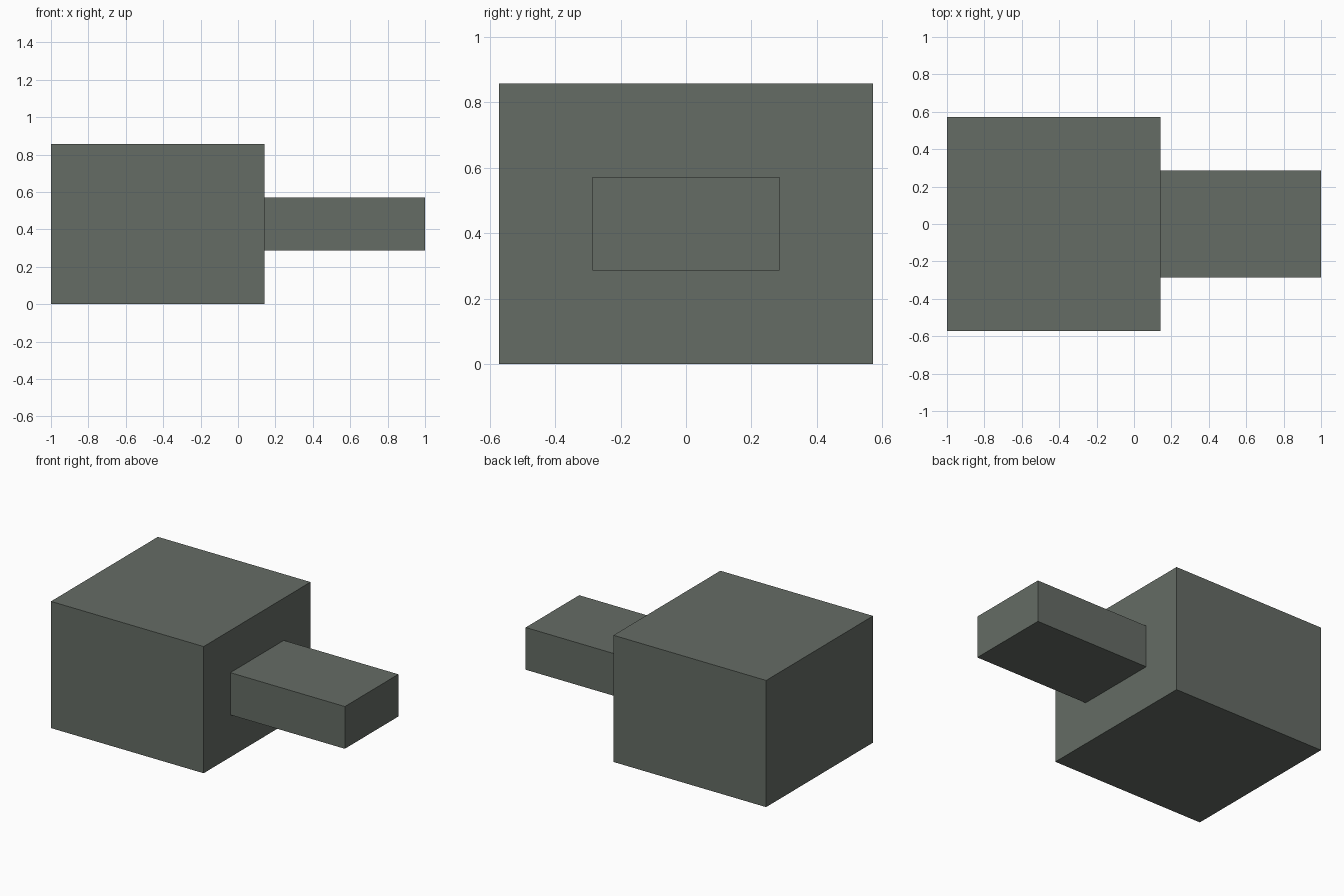
import bpy
from mathutils import Vector

cube = bpy.data.objects.get("Cube")
if cube:
    bpy.data.objects.remove(cube, do_unlink=True)

# Single dark grey-green finish
finish = bpy.data.materials.new("dark grey green")
finish.use_nodes = True
colour = (0.13, 0.15, 0.13, 1.0)
finish.diffuse_color = colour
finish.node_tree.nodes["Principled BSDF"].inputs["Base Color"].default_value = colour


def box(name, low, high):
    """Flat-shaded box between two opposite corners."""
    low, high = Vector(low), Vector(high)
    bpy.ops.mesh.primitive_cube_add(size=1, location=(low + high) / 2)
    obj = bpy.context.object
    obj.name = name
    obj.scale = high - low
    bpy.ops.object.transform_apply(location=False, rotation=False, scale=True)
    obj.data.materials.append(finish)
    return obj


U = 1 / 7  # every dimension is a multiple of this module

# Large block body
box("body", (-7 * U, -4 * U, 0), (U, 4 * U, 6 * U))

# Narrow bar projecting from the middle of the left face
box("bar", (U, -2 * U, 2 * U), (7 * U, 2 * U, 4 * U))
